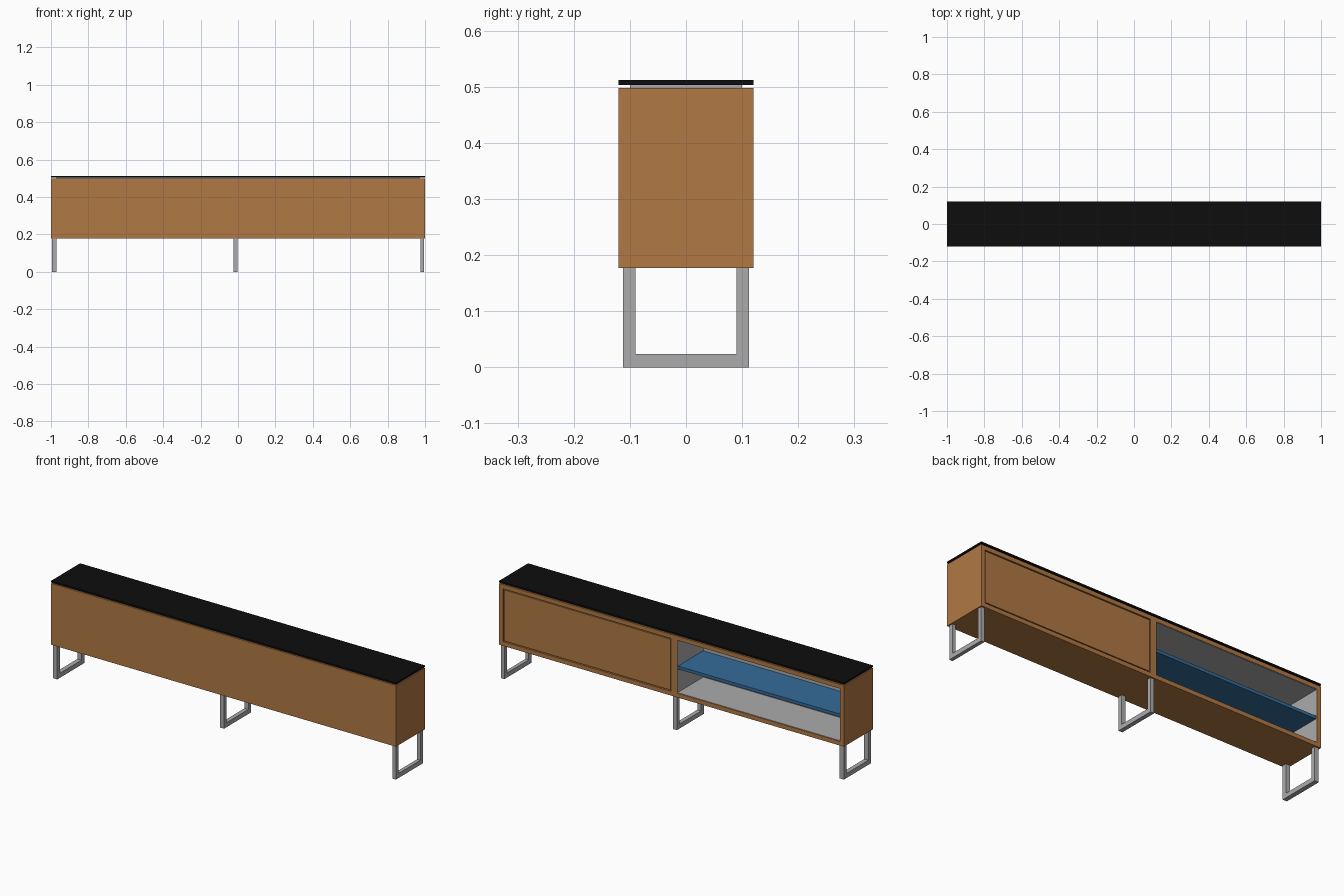
import bpy, bmesh

if "Cube" in bpy.data.objects:
    bpy.data.objects.remove(bpy.data.objects["Cube"])


def material(name, rgb):
    m = bpy.data.materials.new(name)
    m.diffuse_color = (*rgb, 1)
    m.use_nodes = True
    m.node_tree.nodes["Principled BSDF"].inputs["Base Color"].default_value = m.diffuse_color
    return m


WOOD = material("wood", (0.44, 0.19, 0.056))
GREY = material("grey", (0.41, 0.41, 0.41))
BLACK = material("black", (0.004, 0.004, 0.004))
BLUE = material("blue", (0.034, 0.15, 0.32))


def finish(name, bm, mat):
    bmesh.ops.recalc_face_normals(bm, faces=bm.faces)
    me = bpy.data.meshes.new(name)
    bm.to_mesh(me)
    bm.free()
    me.materials.append(mat)
    ob = bpy.data.objects.new(name, me)
    bpy.context.collection.objects.link(ob)
    return ob


def box(name, x, y, z, mat):
    """Box from (min, max) ranges on each axis."""
    bm = bmesh.new()
    bmesh.ops.create_cube(bm, size=1)
    for v in bm.verts:
        v.co = [r[0] if c < 0 else r[1] for c, r in zip(v.co, (x, y, z))]
    return finish(name, bm, mat)


def u_leg(name, x0, x1):
    """Sled leg: U-shaped profile in the y-z plane, extruded along x."""
    pts = [(-0.112, 0), (0.112, 0), (0.112, Z0), (0.09, Z0),
           (0.09, 0.024), (-0.09, 0.024), (-0.09, Z0), (-0.112, Z0)]
    bm = bmesh.new()
    face = bm.faces.new([bm.verts.new((x0, y, z)) for y, z in pts])
    ext = bmesh.ops.extrude_face_region(bm, geom=[face])
    new = [g for g in ext["geom"] if isinstance(g, bmesh.types.BMVert)]
    bmesh.ops.translate(bm, verts=new, vec=(x1 - x0, 0, 0))
    return finish(name, bm, GREY)


Z0, Z1 = 0.177, 0.498      # cabinet bottom and top
Y = 0.12                   # half depth
T = 0.022                  # panel thickness
DIV = (-0.031, 0.003)      # divider between the two compartments
BACK = -Y + T              # inner side of the front panel
zi = (Z0 + T, Z1 - T)      # inner height

# Cabinet carcass, open towards +y
box("front_panel", (-1, 1), (-Y, BACK), (Z0, Z1), WOOD)
box("bottom_panel", (-1, 1), (BACK, Y), (Z0, zi[0]), WOOD)
box("top_panel", (-1, 1), (BACK, Y), (zi[1], Z1), WOOD)
box("left_side", (-1, -1 + T), (BACK, Y), zi, WOOD)
box("right_side", (1 - T, 1), (BACK, Y), zi, WOOD)
box("divider", DIV, (BACK, Y), zi, WOOD)

# Closed door with a narrow shadow gap
g = 0.005
box("door", (DIV[1] + g, 1 - T - g), (Y - 0.025, Y - 0.001),
    (zi[0] + g, zi[1] - g), WOOD)

# Grey lining of the open compartment
xo, yo, t = (-1 + T, DIV[0]), (BACK, Y - 0.003), 0.002
box("lining_floor", xo, yo, (zi[0], zi[0] + t), GREY)
box("lining_ceiling", xo, yo, (zi[1] - t, zi[1]), GREY)
box("lining_wall", xo, (BACK, BACK + t), zi, GREY)
box("lining_left", (xo[0], xo[0] + t), yo, zi, GREY)
box("lining_right", (xo[1] - t, xo[1]), yo, zi, GREY)

# Blue shelf
box("shelf", (xo[0] + t, xo[1] - t), (BACK + t, Y - 0.006), (0.323, 0.339), BLUE)

# Floating black top on a slim recessed spacer
box("top_spacer", (-0.97, 0.97), (-0.1, 0.1), (Z1, 0.503), GREY)
box("top_slab", (-1, 1), (-Y, Y), (0.503, 0.512), BLACK)

# Three sled legs
for name, x0, x1 in (("left_leg", -0.994, -0.97),
                     ("middle_leg", -0.025, -0.003),
                     ("right_leg", 0.975, 0.994)):
    u_leg(name, x0, x1)
